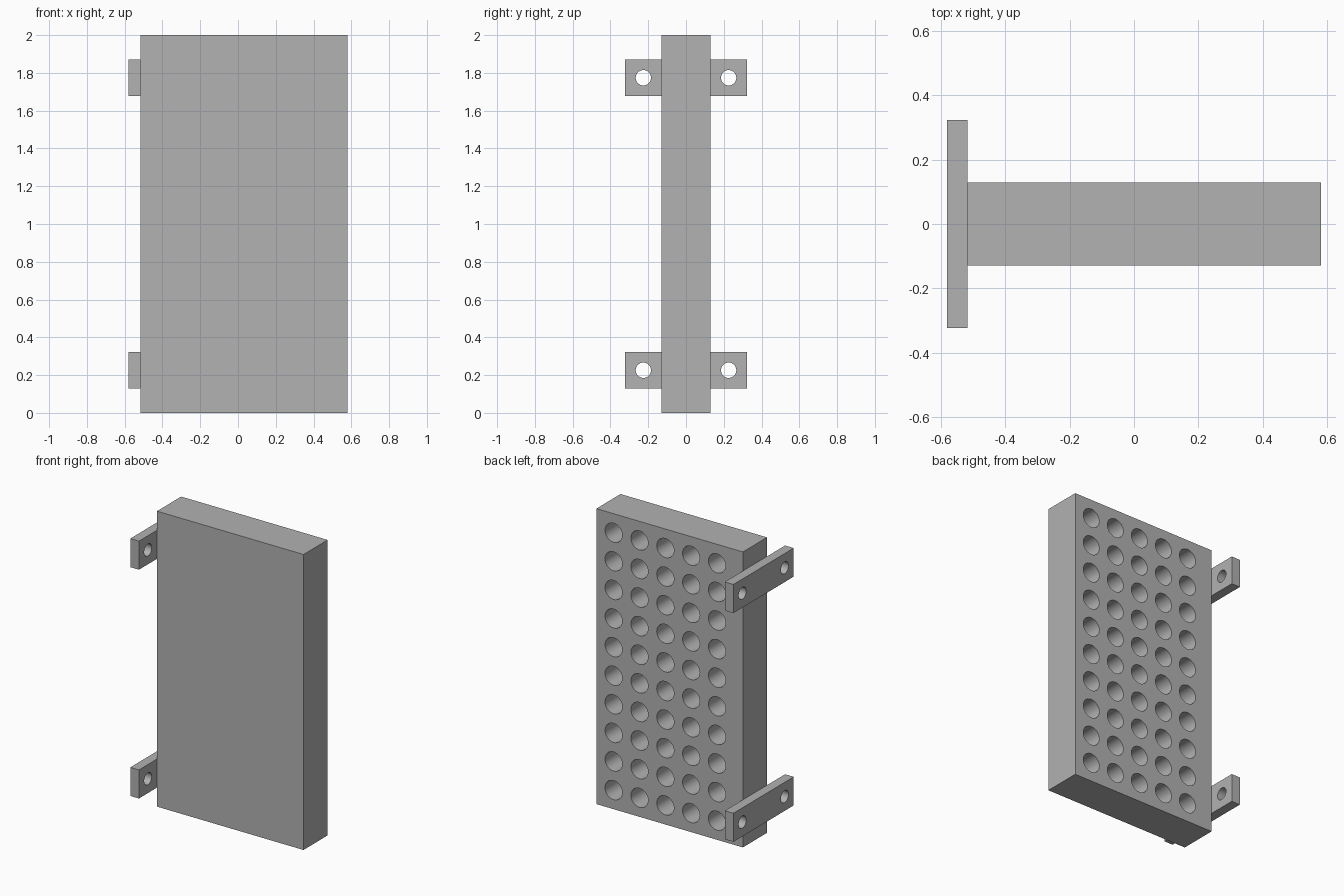
import bpy, bmesh, math
from mathutils import Matrix, Vector

if "Cube" in bpy.data.objects:
    bpy.data.objects.remove(bpy.data.objects["Cube"], do_unlink=True)

U = 2 / 31  # design module: the block is 31 modules tall

grey = bpy.data.materials.new("plain_grey")
grey.use_nodes = True
color = (0.445, 0.445, 0.445, 1)
grey.diffuse_color = color
grey.node_tree.nodes["Principled BSDF"].inputs["Base Color"].default_value = color


def make_object(name, bm):
    mesh = bpy.data.meshes.new(name)
    bm.to_mesh(mesh)
    bm.free()
    mesh.materials.append(grey)
    obj = bpy.data.objects.new(name, mesh)
    bpy.context.collection.objects.link(obj)
    return obj


def box(name, low, high):
    low, high = Vector(low) * U, Vector(high) * U
    bm = bmesh.new()
    place = Matrix.Translation((low + high) / 2) @ Matrix.Diagonal((*(high - low), 1))
    bmesh.ops.create_cube(bm, size=1, matrix=place)
    return make_object(name, bm)


def drill(obj, centers, axis, radius, length):
    """Cut round holes centred on the given points along an axis."""
    bm = bmesh.new()
    turn = Matrix.Rotation(math.pi / 2, 4, axis)
    for c in centers:
        bmesh.ops.create_cone(bm, cap_ends=True, segments=32, radius1=radius * U,
                              radius2=radius * U, depth=length * U,
                              matrix=Matrix.Translation(Vector(c) * U) @ turn)
    cutter = make_object("hole_cutter", bm)
    cutter.hide_render = True
    mod = obj.modifiers.new("holes", "BOOLEAN")
    mod.operation = "DIFFERENCE"
    mod.solver = "EXACT"
    mod.object = cutter
    bpy.ops.object.select_all(action="DESELECT")
    bpy.context.view_layer.objects.active = obj
    obj.select_set(True)
    bpy.ops.object.modifier_apply(modifier=mod.name)
    bpy.data.objects.remove(cutter, do_unlink=True)
    bpy.ops.object.shade_smooth_by_angle(angle=math.radians(30))


# Rack block with a grid of blind round sockets in its back
DEPTH = 3
block = box("rack_block", (-8, -2, 0), (9, 2, 31))
sockets = [(7 - 3 * col, 2 - DEPTH / 2 + 0.5, 2 + 3 * row)
           for col in range(5) for row in range(10)]
drill(block, sockets, "X", 1, DEPTH + 1)

# Mounting bars with a screw hole at each end
for name, z in (("lower_mounting_bar", 2), ("upper_mounting_bar", 26)):
    bar = box(name, (-9, -5, z), (-8, 5, z + 3))
    drill(bar, [(-8.5, side * 3.5, z + 1.5) for side in (-1, 1)], "Y", 0.63, 3)
